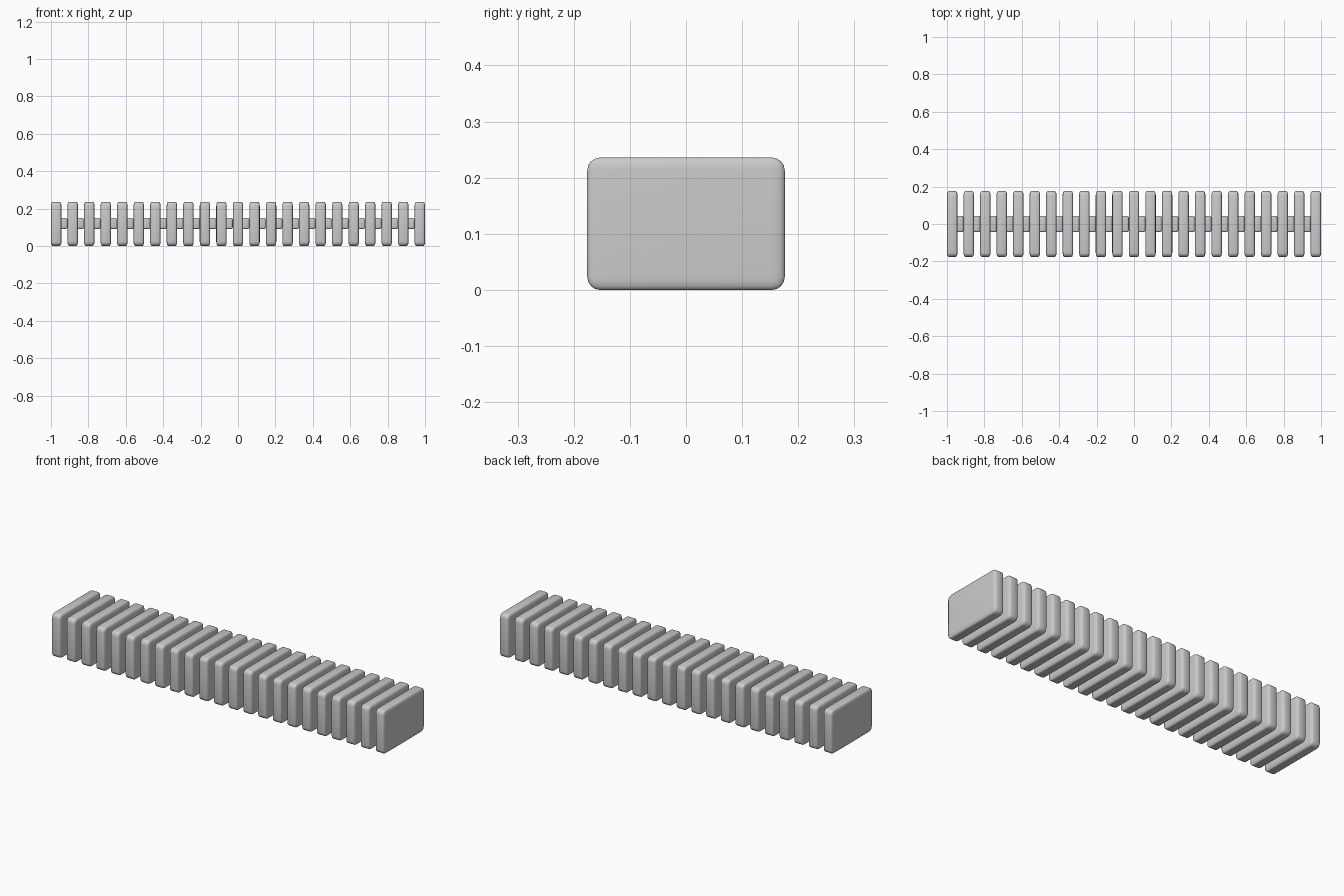
import bpy, bmesh
from mathutils import Vector

if "Cube" in bpy.data.objects:
    bpy.data.objects.remove(bpy.data.objects["Cube"])

COUNT = 23
THICK, WIDTH, HEIGHT = 0.056, 0.352, 0.236
STEP = (2 - THICK) / (COUNT - 1)


def rounded_box_mesh(name, size, radius, squash=1.0):
    """Box with bevelled edges; squash narrows the rounding along x."""
    bm = bmesh.new()
    bmesh.ops.create_cube(bm, size=1)
    bmesh.ops.scale(bm, vec=Vector((size[0] / squash, size[1], size[2])), verts=bm.verts)
    bmesh.ops.bevel(bm, geom=bm.edges[:], offset=radius, segments=4,
                    profile=0.5, affect='EDGES', clamp_overlap=True)
    bmesh.ops.scale(bm, vec=Vector((squash, 1, 1)), verts=bm.verts)
    mesh = bpy.data.meshes.new(name)
    bm.to_mesh(mesh)
    bm.free()
    mesh.shade_smooth()
    return mesh


def place(name, mesh, x, z):
    obj = bpy.data.objects.new(name, mesh)
    obj.location = (x, 0, z)
    bpy.context.collection.objects.link(obj)


# Shared shapes: wide rounded plates and small joining links
plate = rounded_box_mesh("plate", (THICK, WIDTH, HEIGHT), 0.023, 0.4)
link_length = STEP - THICK + 0.02
link = rounded_box_mesh("link", (link_length, 0.088, 0.06), 0.01)

# Row of plates, each joined to the next by a link rooted in the left plate
for i in range(COUNT):
    x = -1 + THICK / 2 + i * STEP
    place(f"plate_{i + 1:02d}", plate, x, HEIGHT / 2)
    if i < COUNT - 1:
        place(f"link_{i + 1:02d}", link, x + STEP - THICK / 2 - link_length / 2, 0.12)
